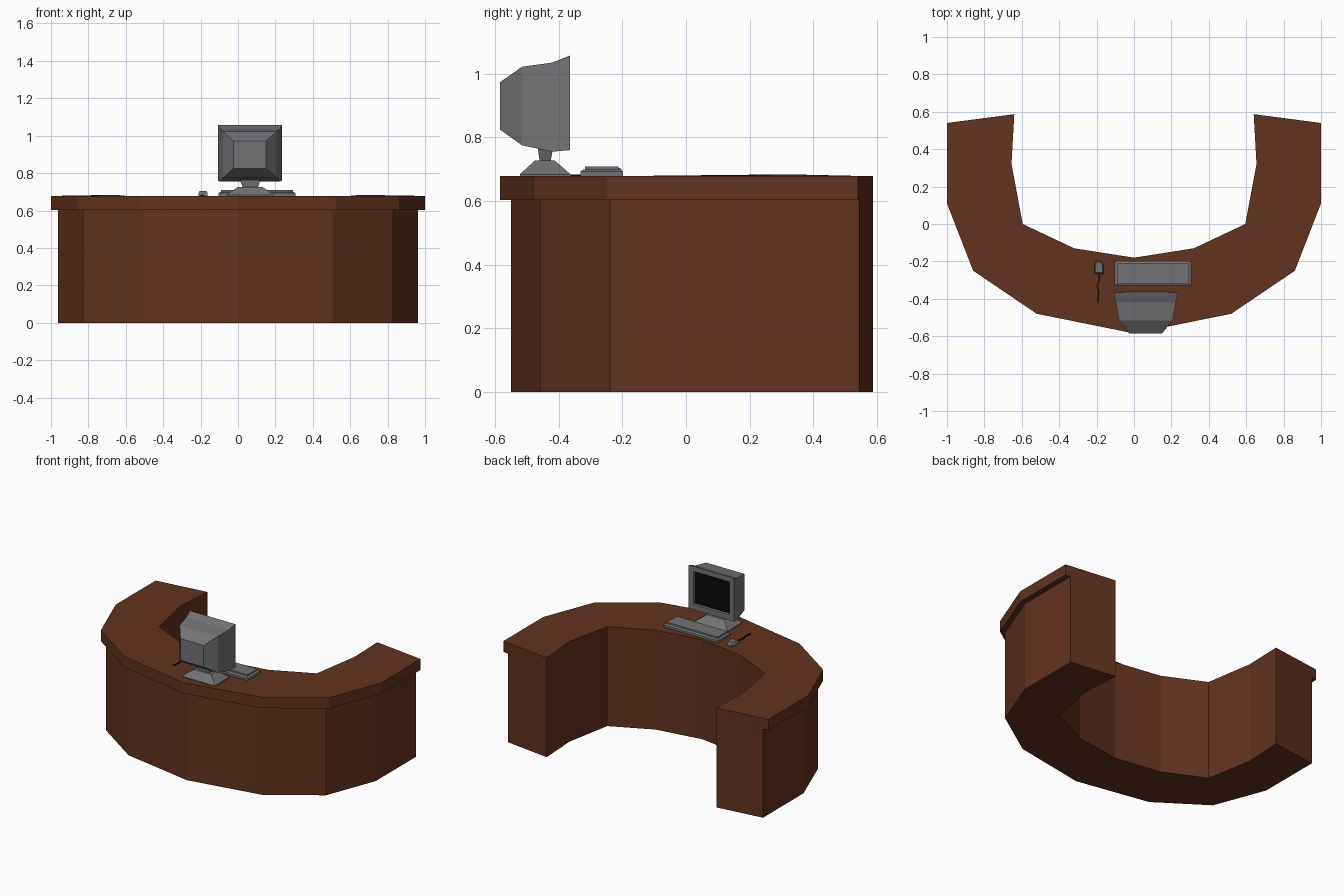
import bpy, bmesh

if "Cube" in bpy.data.objects:
    bpy.data.objects.remove(bpy.data.objects["Cube"])


def material(name, rgb):
    m = bpy.data.materials.new(name)
    m.diffuse_color = (*rgb, 1)
    m.use_nodes = True
    m.node_tree.nodes["Principled BSDF"].inputs["Base Color"].default_value = m.diffuse_color
    return m


wood = material("brown_wood", (0.12, 0.033, 0.014))
black = material("black", (0.003, 0.003, 0.003))
grey = material("grey", (0.17, 0.17, 0.18))


def loft(name, rings, mat):
    """Skin a list of equal-sized point rings and cap both ends."""
    bm = bmesh.new()
    loops = [[bm.verts.new(p) for p in r] for r in rings]
    n = len(loops[0])
    for a, b in zip(loops, loops[1:]):
        for i in range(n):
            j = (i + 1) % n
            bm.faces.new((a[i], a[j], b[j], b[i]))
    bm.faces.new(loops[0])
    bm.faces.new(loops[-1])
    bmesh.ops.recalc_face_normals(bm, faces=bm.faces)
    me = bpy.data.meshes.new(name)
    bm.to_mesh(me)
    bm.free()
    me.materials.append(mat)
    ob = bpy.data.objects.new(name, me)
    bpy.context.collection.objects.link(ob)
    return ob


def flat(x0, x1, y0, y1, z):
    return [(x0, y0, z), (x1, y0, z), (x1, y1, z), (x0, y1, z)]


def upright(x0, x1, z0, z1, y):
    return [(x0, y, z0), (x1, y, z0), (x1, y, z1), (x0, y, z1)]


# Curved desk: right-half plan points, mirrored to the left
inner = [(.64, .587), (.655, .32), (.595, 0), (.32, -.13), (0, -.18)]
top_outer = [(1, .54), (1, .11), (.86, -.25), (.52, -.48), (0, -.585)]
body_outer = [(.963, .545), (.963, .11), (.83, -.238), (.505, -.458), (0, -.55)]


def both_sides(half):
    return half + [(-x, y) for x, y in reversed(half[:-1])]


def desk_part(name, outer, z0, z1, lift=0):
    rings = []
    for (ox, oy), (ix, iy) in zip(both_sides(outer), both_sides(inner)):
        zi = z1 + (lift if iy == .32 else 0)
        rings.append([(ox, oy, z0), (ox, oy, z1), (ix, iy, zi), (ix, iy, z0)])
    return loft(name, rings, wood)


desk_part("desk_body", body_outer, 0, .604)
desk_part("counter_top", top_outer, .604, .678, .006)

# Monitor housing, from the back panel to the recessed front bezel
loft("monitor_housing", [
    upright(-.025, .15, .825, .973, -.585),
    upright(-.08, .207, .775, 1.022, -.515),
    upright(-.097, .223, .755, 1.035, -.42),
    upright(-.108, .235, .76, 1.057, -.365),
    upright(-.073, .2, .797, 1.022, -.365),
    upright(-.067, .194, .803, 1.016, -.375)], grey)
loft("monitor_screen", [
    upright(-.067, .194, .803, 1.016, -.376),
    upright(-.067, .194, .803, 1.016, -.372)], black)

# Monitor stand: sloping foot and flared neck
loft("monitor_foot", [
    flat(-.06, .19, -.522, -.362, .677),
    flat(-.06, .19, -.522, -.362, .684),
    flat(0, .13, -.475, -.412, .727)], grey)
loft("monitor_neck", [
    flat(.025, .107, -.46, -.425, .725),
    flat(.01, .12, -.465, -.418, .765),
    flat(.01, .12, -.465, -.418, .79)], grey)

# Keyboard: stepped slab with a raised key panel
loft("keyboard_base", [
    flat(-.104, .307, -.332, -.198, .677),
    flat(-.104, .307, -.332, -.198, .693),
    flat(-.094, .297, -.322, -.208, .699)], grey)
loft("keyboard_keys", [
    flat(-.09, .293, -.318, -.212, .698),
    flat(-.09, .293, -.318, -.212, .709)], grey)


# Mouse: tapered six-sided body and a thin cord
def mouse_ring(s, z):
    pts = [(-.025, -.035), (.025, -.035), (.025, .01), (.015, .034),
           (-.015, .034), (-.025, .01)]
    return [(-.187 + x * s, -.232 + y * s, z) for x, y in pts]


loft("mouse", [mouse_ring(1, .677), mouse_ring(1, .69), mouse_ring(.75, .704)], grey)
path = [(-.187, -.262), (-.185, -.295), (-.196, -.33), (-.189, -.365), (-.193, -.42)]
loft("mouse_cord", [upright(x - .004, x + .004, .677, .684, y) for x, y in path], black)
